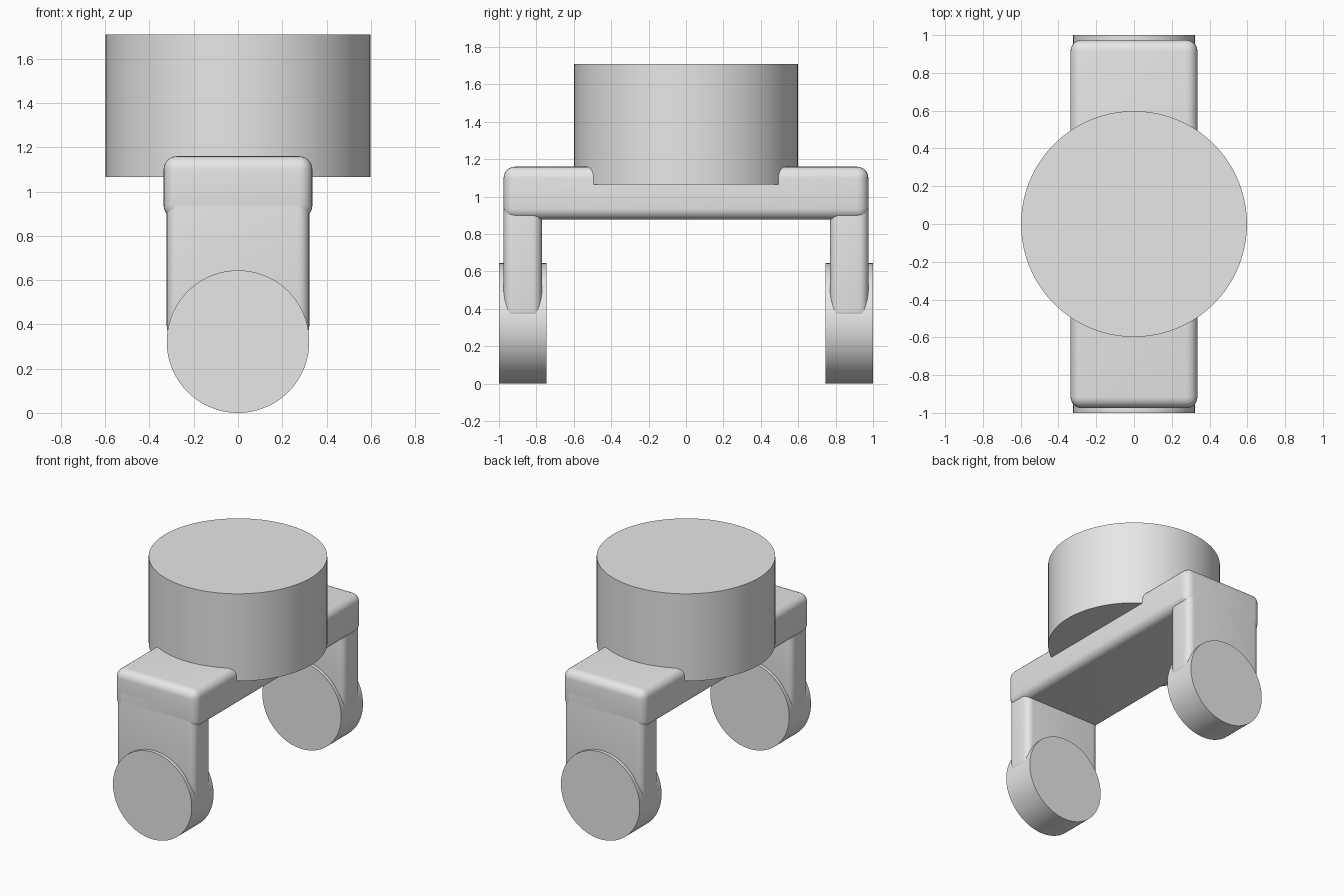
import bpy, math

if "Cube" in bpy.data.objects:
    bpy.data.objects.remove(bpy.data.objects["Cube"])

grey = bpy.data.materials.new("light_grey")
grey.diffuse_color = (0.8, 0.8, 0.8, 1)
grey.use_nodes = True
grey.node_tree.nodes["Principled BSDF"].inputs["Base Color"].default_value = grey.diffuse_color


def finish(obj, name):
    obj.name = name
    obj.data.materials.append(grey)
    bpy.ops.object.shade_smooth_by_angle(angle=math.radians(35))


def rounded_box(name, x, y, z, bevel):
    """Box spanning the given (min, max) ranges, with rounded edges."""
    bpy.ops.mesh.primitive_cube_add(size=1)
    obj = bpy.context.object
    spans = (x, y, z)
    obj.location = [(a + b) / 2 for a, b in spans]
    obj.scale = [b - a for a, b in spans]
    bpy.ops.object.transform_apply(location=False, rotation=False, scale=True)
    mod = obj.modifiers.new("rounding", "BEVEL")
    mod.width = bevel
    mod.segments = 6
    bpy.ops.object.modifier_apply(modifier=mod.name)
    finish(obj, name)


def cylinder(name, radius, depth, location, rotation=(0, 0, 0)):
    bpy.ops.mesh.primitive_cylinder_add(vertices=96, radius=radius, depth=depth,
                                        location=location, rotation=rotation)
    finish(bpy.context.object, name)


# Drum on top, sunk into the beam
cylinder("drum", 0.598, 0.645, (0, 0, 1.3875))

# Long beam joining both legs
rounded_box("beam", (-0.336, 0.336), (-0.975, 0.975), (0.877, 1.16), 0.06)

# Leg and wheel at each end
for side, end in ((-1, "front"), (1, "back")):
    y = sorted((side * 0.77, side * 0.975))
    rounded_box(end + "_leg", (-0.322, 0.322), y, (0.34, 1.05), 0.05)
    cylinder(end + "_wheel", 0.322, 0.255, (0, side * 0.8725, 0.322),
             (math.pi / 2, 0, 0))
